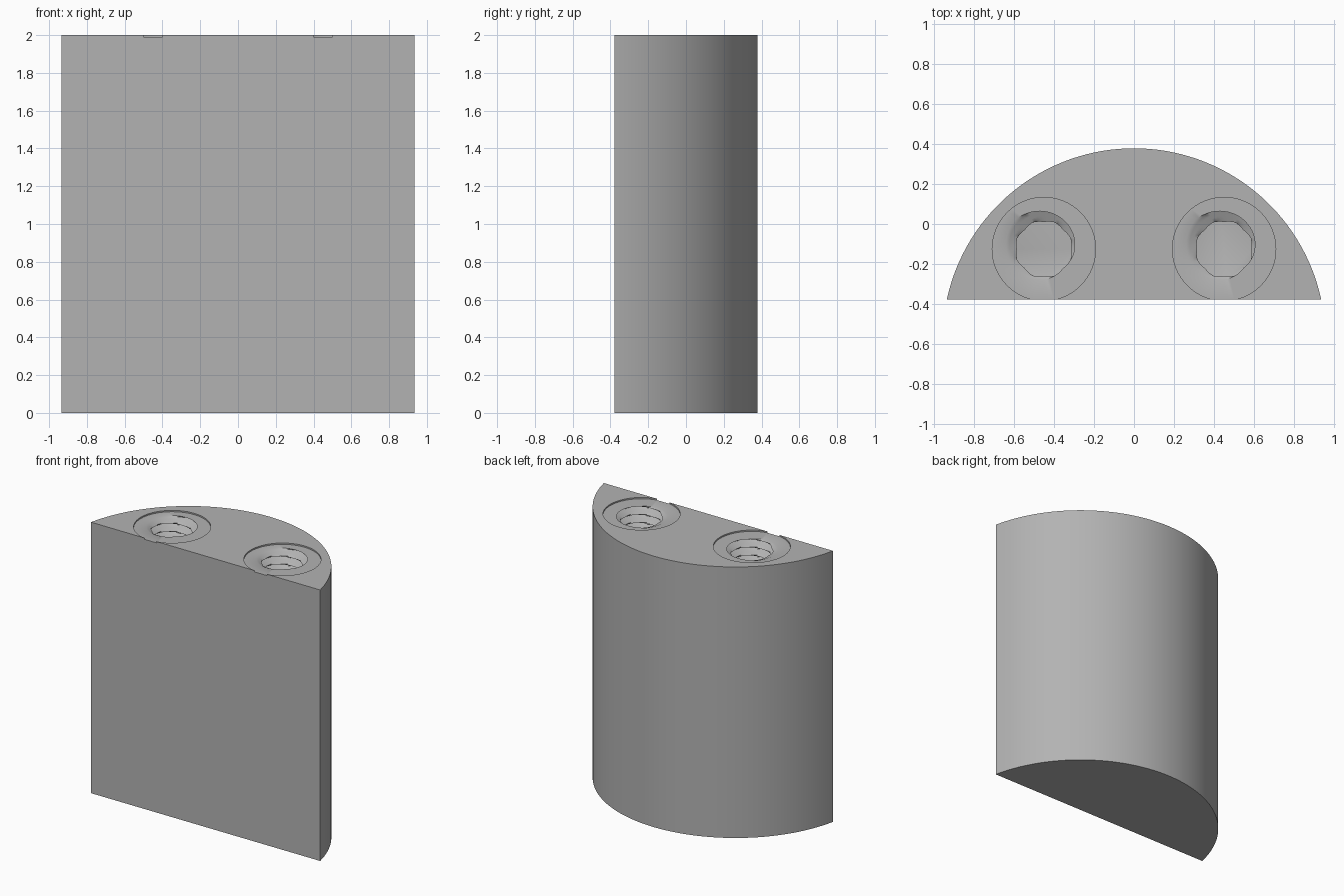
import bpy, bmesh, math

cube = bpy.data.objects.get("Cube")
if cube:
    bpy.data.objects.remove(cube, do_unlink=True)

grey = bpy.data.materials.new("plain grey")
grey.use_nodes = True
grey.diffuse_color = (0.45, 0.45, 0.45, 1)
grey.node_tree.nodes["Principled BSDF"].inputs["Base Color"].default_value = (0.45, 0.45, 0.45, 1)

HALF_W, HALF_D, HEIGHT = 0.935, 0.378, 2.0
HOLE_X, HOLE_Y, HOLE_DEPTH = 0.45, -0.125, 0.9
MINOR, MAJOR, PITCH = 0.135, 0.205, 0.06
RIM, RIM_DEPTH = 0.258, 0.01


def finish(name, bm):
    bmesh.ops.recalc_face_normals(bm, faces=bm.faces)
    mesh = bpy.data.meshes.new(name)
    bm.to_mesh(mesh)
    bm.free()
    mesh.materials.append(grey)
    obj = bpy.data.objects.new(name, mesh)
    bpy.context.collection.objects.link(obj)
    return obj


def half_round_block():
    # circular segment profile, extruded upward
    sag = 2 * HALF_D
    radius = (HALF_W ** 2 + sag ** 2) / (2 * sag)
    centre = HALF_D - radius
    reach = math.atan2(HALF_W, -HALF_D - centre)
    bm = bmesh.new()
    steps = 64
    ring = []
    for i in range(steps + 1):
        a = reach * (2 * i / steps - 1)
        ring.append(bm.verts.new((radius * math.sin(a), centre + radius * math.cos(a), 0)))
    base = bm.faces.new(ring)
    top = bmesh.ops.extrude_face_region(bm, geom=[base])["geom"]
    bmesh.ops.translate(bm, vec=(0, 0, HEIGHT),
                        verts=[v for v in top if isinstance(v, bmesh.types.BMVert)])
    return finish("half_round_block", bm)


def thread_cutter(name, x):
    # right-handed screw thread below a shallow round recess
    segs, per_turn = 64, 8
    floor = HEIGHT - RIM_DEPTH

    def thread(z, a):
        phase = ((z - floor) / PITCH - (a - math.radians(135)) / math.tau) % 1
        return MINOR + (MAJOR - MINOR) * abs(1 - 2 * phase)

    rows = int(HOLE_DEPTH / PITCH * per_turn)
    levels = [(floor - PITCH * (rows - i) / per_turn, thread) for i in range(rows + 1)]
    levels += [(z, lambda z, a: RIM) for z in (floor, HEIGHT + 0.1)]
    bm = bmesh.new()
    rings = []
    for z, radius in levels:
        ring = []
        for j in range(segs):
            a = math.tau * j / segs
            r = radius(z, a)
            ring.append(bm.verts.new((x + r * math.cos(a), HOLE_Y + r * math.sin(a), z)))
        rings.append(ring)
    for low, high in zip(rings, rings[1:]):
        for j in range(segs):
            k = (j + 1) % segs
            bm.faces.new((low[j], low[k], high[k], high[j]))
    bm.faces.new(rings[0])
    bm.faces.new(rings[-1])
    cutter = finish(name, bm)
    cutter.hide_render = True
    return cutter


block = half_round_block()
cutters = [thread_cutter(side + "_hole_cutter", x)
           for side, x in (("left", HOLE_X), ("right", -HOLE_X))]

# cut both threaded holes
bpy.context.view_layer.objects.active = block
for cutter in cutters:
    cut = block.modifiers.new(cutter.name, 'BOOLEAN')
    cut.object = cutter
    cut.operation = 'DIFFERENCE'
    cut.solver = 'EXACT'
    bpy.ops.object.modifier_apply(modifier=cut.name)
for cutter in cutters:
    bpy.data.objects.remove(cutter, do_unlink=True)

bpy.ops.object.select_all(action='DESELECT')
block.select_set(True)
bpy.ops.object.shade_smooth_by_angle(angle=math.radians(30))
